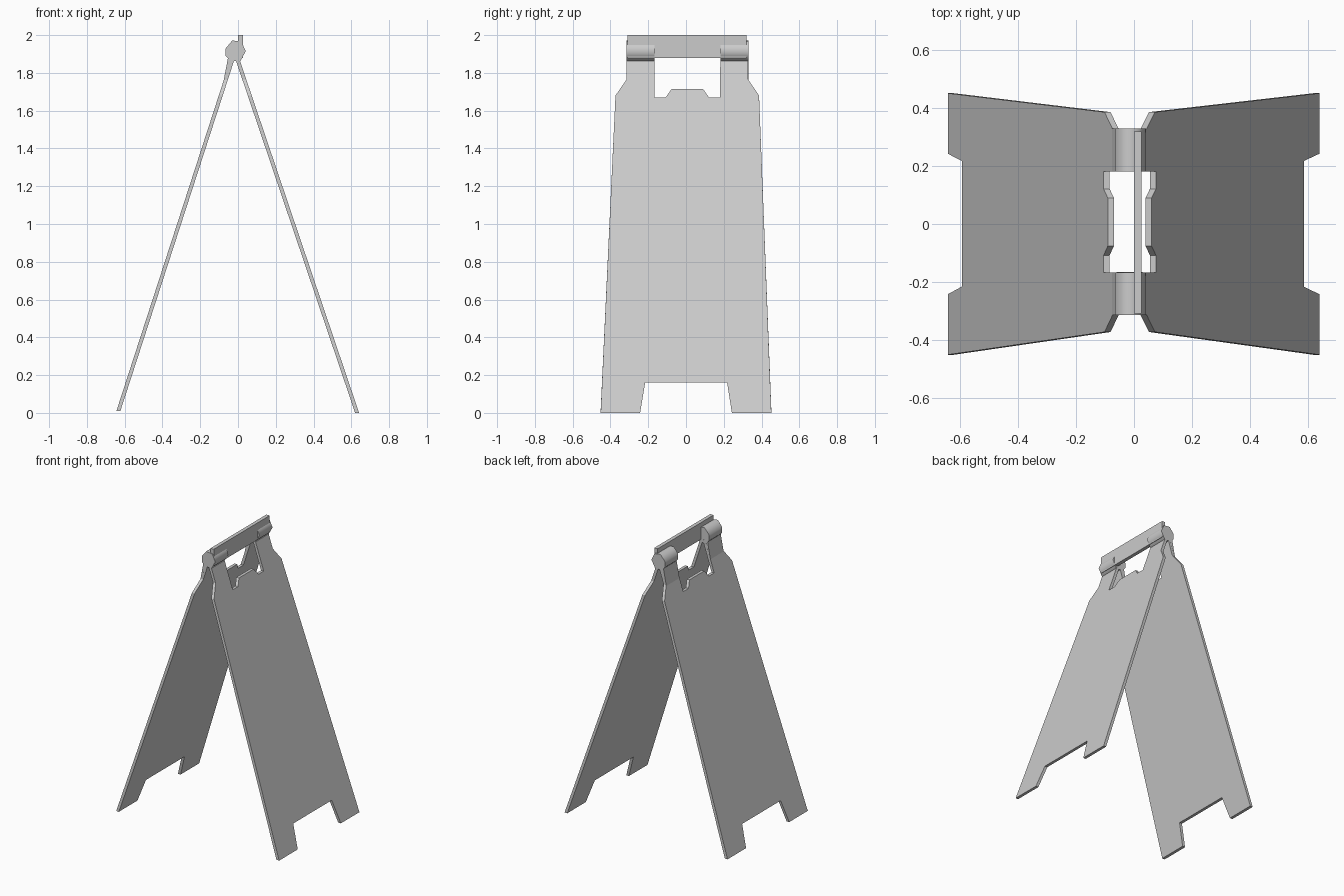
import bpy, bmesh, math

old = bpy.data.objects.get("Cube")
if old:
    bpy.data.objects.remove(old, do_unlink=True)

grey = bpy.data.materials.new("plain grey")
grey.use_nodes = True
colour = (0.6, 0.6, 0.6, 1)
grey.diffuse_color = colour
grey.node_tree.nodes["Principled BSDF"].inputs["Base Color"].default_value = colour


def prism(name, outline, offset, smooth=False):
    """Extrude a closed 3D outline along an offset."""
    bm = bmesh.new()
    face = bm.faces.new([bm.verts.new(p) for p in outline])
    moved = bmesh.ops.extrude_face_region(bm, geom=[face])["geom"]
    bmesh.ops.translate(bm, vec=offset, verts=[v for v in moved if isinstance(v, bmesh.types.BMVert)])
    bmesh.ops.recalc_face_normals(bm, faces=bm.faces)
    mesh = bpy.data.meshes.new(name)
    bm.to_mesh(mesh)
    bm.free()
    obj = bpy.data.objects.new(name, mesh)
    bpy.context.collection.objects.link(obj)
    mesh.materials.append(grey)
    if smooth:
        bpy.ops.object.select_all(action='DESELECT')
        obj.select_set(True)
        bpy.context.view_layer.objects.active = obj
        bpy.ops.object.shade_smooth_by_angle(angle=math.radians(65))
    return obj


# Half outline of a board (y, z): foot notch, side, shoulder, neck, handle cutout
half = [(0.217, 0.16), (0.243, 0), (0.452, 0), (0.38, 1.68), (0.322, 1.765),
        (0.322, 1.885), (0.174, 1.885), (0.174, 1.67), (0.115, 1.67), (0.083, 1.715)]
board = half + [(-y, z) for y, z in reversed(half)]


def make_board(name, foot_x, top_x, foot_z, thickness):
    points = []
    for y, z in board:
        z = max(z, foot_z)
        points.append((foot_x + (top_x - foot_x) * z / 1.88, y + 0.004 * z, z))
    prism(name, points, (thickness, 0, 0))


make_board("right_board", -0.647, -0.037, 0.01, 0.021)
make_board("left_board", 0.641, 0.005, 0, -0.021)

# Hinge barrels, with a flare running down each neck of the right board
barrel = [(-0.065, 1.89), (-0.065, 1.93), (-0.03, 1.972), (0.018, 1.965),
          (0.041, 1.915), (0.012, 1.862), (-0.04, 1.862)]
flare = [(-0.097, 1.69), (-0.076, 1.76), (-0.052, 1.885), (-0.03, 1.885)]
for label, start in (("front", -0.315), ("back", 0.182)):
    prism(label + "_hinge_barrel", [(x, start, z) for x, z in barrel], (0, 0.148, 0), True)
    prism(label + "_neck_flare", [(x, start, z) for x, z in flare], (0, 0.148, 0))

# Top bar joining the barrels
bar = [(0, 1.88), (0.026, 1.88), (0.026, 2), (0, 2)]
prism("top_bar", [(x, -0.31, z) for x, z in bar], (0, 0.63, 0))
